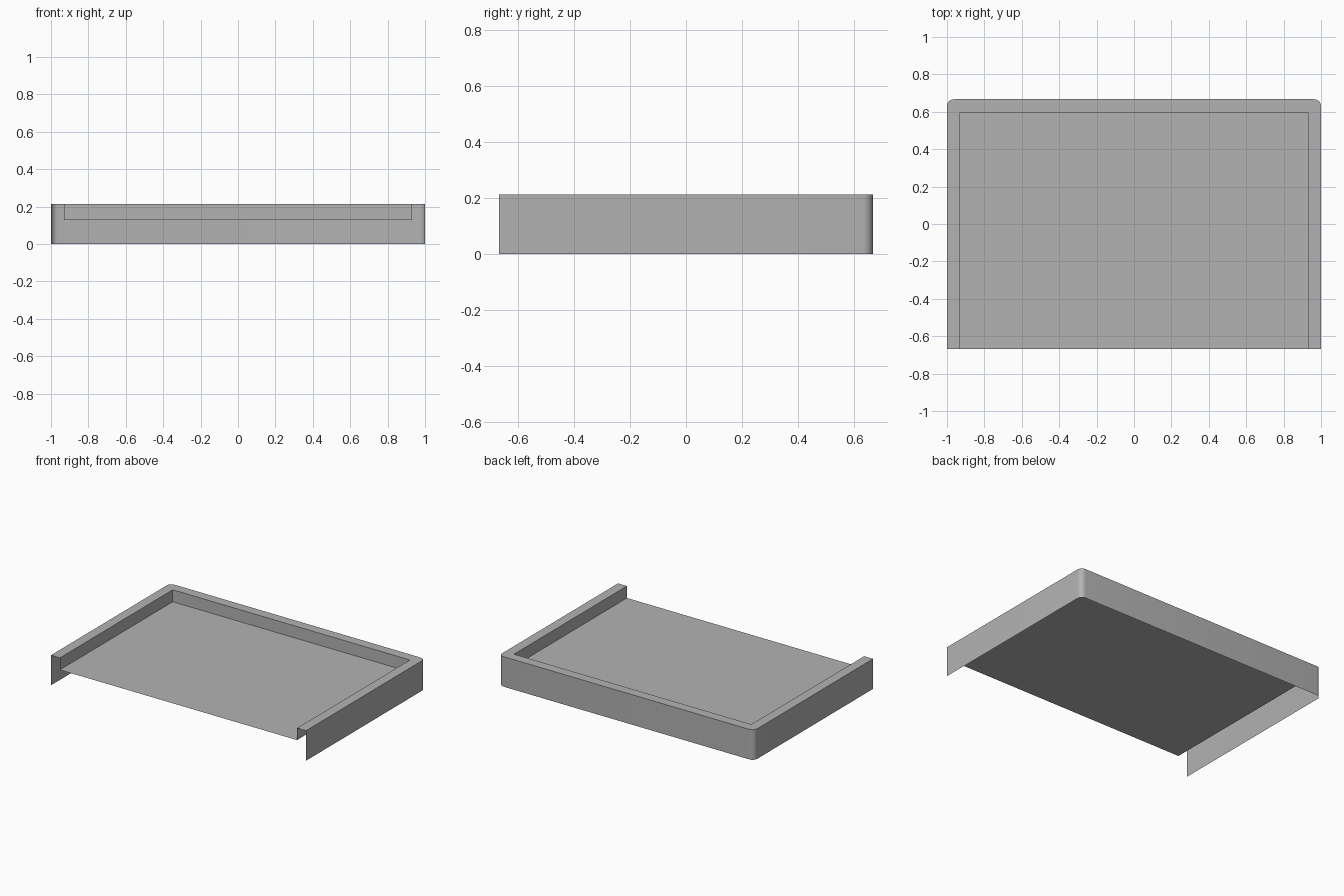
import bpy
import bmesh
from math import sin, cos, pi

HALF_X, HALF_Y, HEIGHT = 1.0, 0.667, 0.213
WALL, FLOOR_Z, RADIUS, STEPS = 0.07, 0.128, 0.037, 8
IN_X, IN_Y = HALF_X - WALL, HALF_Y - WALL

cube = bpy.data.objects.get("Cube")
if cube:
    bpy.data.objects.remove(cube, do_unlink=True)

grey = bpy.data.materials.new("plain grey")
grey.use_nodes = True
colour = (0.45, 0.45, 0.45, 1)
grey.diffuse_color = colour
grey.node_tree.nodes["Principled BSDF"].inputs["Base Color"].default_value = colour


def finish(bm, name):
    """Turn a bmesh into a named grey object."""
    mesh = bpy.data.meshes.new(name)
    bm.to_mesh(mesh)
    bm.free()
    mesh.materials.append(grey)
    obj = bpy.data.objects.new(name, mesh)
    bpy.context.collection.objects.link(obj)
    return obj


# Plan of the rim: each outer point is paired with an inner point
right = [((HALF_X, -HALF_Y), (IN_X, -HALF_Y))]
for i in range(STEPS + 1):
    a = pi / 2 * i / STEPS
    right.append(((HALF_X - RADIUS + RADIUS * cos(a),
                   HALF_Y - RADIUS + RADIUS * sin(a)), (IN_X, IN_Y)))
left = [((-o[0], o[1]), (-n[0], n[1])) for o, n in reversed(right)]
plan = right + left

# Hollow wall shell: outer skin, flat rim, inner skin; open below and in front
bm = bmesh.new()
columns = [[bm.verts.new((*o, 0)), bm.verts.new((*o, HEIGHT)),
            bm.verts.new((*n, HEIGHT)), bm.verts.new((*n, FLOOR_Z))]
           for o, n in plan]
for a, b in zip(columns, columns[1:]):
    for k in range(3):
        bm.faces.new((a[k], b[k], b[k + 1], a[k + 1]))
bmesh.ops.remove_doubles(bm, verts=bm.verts, dist=0.0001)
shell = finish(bm, "wall_shell")

# Raised floor sheet between the inner skins
bm = bmesh.new()
bm.faces.new([bm.verts.new((x, y, FLOOR_Z)) for x, y in
              ((-IN_X, -HALF_Y), (IN_X, -HALF_Y), (IN_X, IN_Y), (-IN_X, IN_Y))])
finish(bm, "floor_panel")

# Smooth the rounded back corners only
bpy.ops.object.select_all(action='DESELECT')
shell.select_set(True)
bpy.context.view_layer.objects.active = shell
bpy.ops.object.shade_smooth_by_angle(angle=pi / 6)
